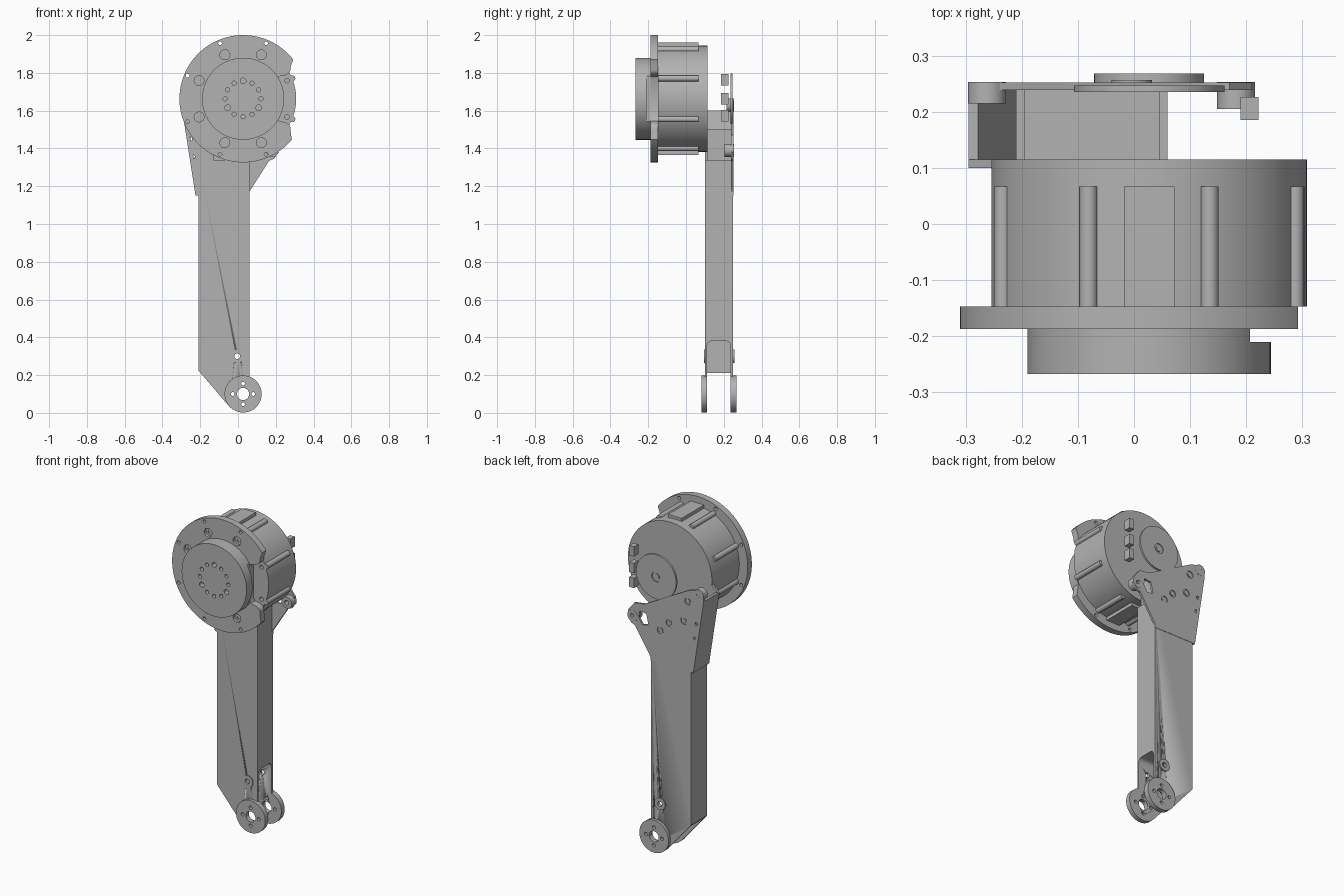
import bpy, bmesh
from math import sin, cos, pi, radians
from mathutils import Matrix, Vector

if "Cube" in bpy.data.objects:
    bpy.data.objects.remove(bpy.data.objects["Cube"])

grey = bpy.data.materials.new("machined_grey")
grey.use_nodes = True
grey.diffuse_color = (0.45, 0.45, 0.45, 1)
grey.node_tree.nodes["Principled BSDF"].inputs["Base Color"].default_value = grey.diffuse_color

CX, CZ = 0.027, 1.663          # motor axis
FZ = 0.1                       # foot axis height
EIGHTHS = [22.5 + 45 * k for k in range(8)]


def polar(radius, degrees, cx=CX, cz=CZ):
    a = radians(degrees)
    return cx + radius * cos(a), cz + radius * sin(a)


def prism(points, y0, y1, bm=None):
    """Extrude an outline in x and z along y."""
    bm = bm or bmesh.new()
    new = bmesh.new()
    face = new.faces.new([new.verts.new((x, y0, z)) for x, z in points])
    out = bmesh.ops.extrude_face_region(new, geom=[face])
    moved = [v for v in out["geom"] if isinstance(v, bmesh.types.BMVert)]
    bmesh.ops.translate(new, verts=moved, vec=(0, y1 - y0, 0))
    bmesh.ops.recalc_face_normals(new, faces=new.faces)
    temp = bpy.data.meshes.new("temp")
    new.to_mesh(temp)
    new.free()
    bm.from_mesh(temp)
    bpy.data.meshes.remove(temp)
    return bm


def disc(x, z, r, y0, y1, bm=None, n=96):
    return prism([polar(r, 360 * i / n, x, z) for i in range(n)], y0, y1, bm)


def box(x0, x1, y0, y1, z0, z1, bm=None):
    return prism([(x0, z0), (x1, z0), (x1, z1), (x0, z1)], y0, y1, bm)


def part(name, bm, cutter=None):
    """Turn a bmesh into an object, with an optional carved cutter."""
    def make(label, source):
        mesh = bpy.data.meshes.new(label)
        source.to_mesh(mesh)
        source.free()
        obj = bpy.data.objects.new(label, mesh)
        bpy.context.collection.objects.link(obj)
        return obj
    obj = make(name, bm)
    if cutter:
        tool = make(name + "_cutter", cutter)
        tool.hide_render = True
        mod = obj.modifiers.new("carve", "BOOLEAN")
        mod.operation, mod.solver, mod.object = "DIFFERENCE", "EXACT", tool
        bpy.context.view_layer.update()
        carved = bpy.data.meshes.new_from_object(
            obj.evaluated_get(bpy.context.evaluated_depsgraph_get()))
        obj.modifiers.clear()
        obj.data = carved
        bpy.data.objects.remove(tool)
    obj.data.materials.clear()
    obj.data.materials.append(grey)
    obj.data.shade_smooth()
    obj.data.set_sharp_from_angle(angle=radians(30))
    return obj


# Motor housing with ribs and flat pads
holes = bmesh.new()
for a in (22.5, -22.5):
    disc(*polar(0.252, a), 0.012, -0.2, -0.11, holes, 16)
part("motor_housing", disc(CX, CZ, 0.281, -0.147, 0.115), holes)
ribs = bmesh.new()
for a in EIGHTHS:
    disc(*polar(0.282, a), 0.016, -0.147, 0.067, ribs, 20)
part("housing_ribs", ribs)
pads = box(CX - 0.045, CX + 0.045, -0.147, 0.067, CZ + 0.2, CZ + 0.297)
box(CX - 0.045, CX + 0.045, -0.147, 0.067, CZ - 0.297, CZ - 0.2, pads)
part("housing_pads", pads)

# Front flange, open on one side, with counterbored screws
end = [(0.25, -0.165), (0.25, -0.15), (0.243, -0.137), (0.226, -0.125),
       (0.19, -0.118), (0.18, -0.1)]
rim = [polar(0.337, a) for a in range(38, 323, 3)]
rim += [(CX + x, CZ + z) for x, z in end]
rim += [(CX + x, CZ - z) for x, z in reversed(end)]
holes, screws = bmesh.new(), bmesh.new()
for a in EIGHTHS[1:-1]:
    disc(*polar(0.252, a), 0.026, -0.2, -0.17, holes, 32)
    disc(*polar(0.318, a), 0.01, -0.2, -0.1, holes, 16)
    disc(*polar(0.252, a), 0.019, -0.175, -0.158, screws, 24)
    sink = polar(0.252, a)
part("front_flange", prism(rim, -0.187, -0.147), holes)
sockets = bmesh.new()
for a in EIGHTHS[1:-1]:
    disc(*polar(0.252, a), 0.009, -0.185, -0.165, sockets, 6)
part("flange_screws", screws, sockets)

# Output cap with a ring of bolt holes and an undercut
holes = box(0.207, 0.3, -0.21, -0.18, CZ - 0.3, CZ + 0.3)
for k in range(12):
    r = 0.015 if k % 4 == 3 else 0.011
    disc(*polar(0.095, 30 * k), r, -0.29, -0.235, holes, 20)
part("output_cap", disc(CX, CZ, 0.217, -0.267, -0.185), holes)

# Rear housing with a connector bay and a recessed end
bay = box(0.2, 0.4, 0.177, 0.234, CZ - 0.15, CZ + 0.19)
box(0.231, 0.4, 0.234, 0.3, CZ - 0.3, CZ + 0.3, bay)
disc(CX, CZ, 0.142, 0.24, 0.3, bay)
part("rear_housing", disc(CX, CZ, 0.23, 0.11, 0.253), bay)
part("rear_hub", disc(CX, CZ, 0.134, 0.235, 0.247),
     disc(CX, CZ, 0.03, 0.241, 0.3, n=32))
part("rear_pin", disc(CX, CZ, 0.018, 0.235, 0.246, n=32))
plugs = bmesh.new()
for z in (-0.09, 0.0, 0.1):
    box(0.19, 0.222, 0.185, 0.226, CZ + z - 0.03, CZ + z + 0.03, plugs)
part("connectors", plugs)

# Leg beam with a forked, hollow lower end
leg = [(-0.21, 0.225), (-0.05, 0.038), (0.03, 0.03), (0.06, 0.1), (0.06, 1.34), (-0.21, 1.34)]
cuts = bmesh.new()
slot = [(-0.3, 0.111), (-0.3, 0.236)]
for cy, start in ((0.211, 0), (0.136, 90)):
    slot += [(0.355 + 0.025 * sin(radians(start + t)), cy + 0.025 * cos(radians(start + t)))
             for t in range(0, 91, 15)]
ends = [[cuts.verts.new((x, y, z)) for z, y in slot] for x in (-0.198, 0.3)]
cuts.faces.new(ends[0])
cuts.faces.new(ends[1])
for i in range(len(slot)):
    j = (i + 1) % len(slot)
    cuts.faces.new((ends[0][i], ends[0][j], ends[1][j], ends[1][i]))
bmesh.ops.recalc_face_normals(cuts, faces=cuts.faces)
fork = prism(leg, 0.1, 0.25)
beam = part("leg_beam", fork, cuts)


def foot_holes(y0, y1):
    bm = disc(CX, FZ, 0.032, y0, y1, n=40)
    for k in range(4):
        disc(*polar(0.054, 90 * k, CX, FZ), 0.01, y0, y1, bm, 16)
    return bm


holes = foot_holes(0, 0.4)
disc(-0.004, 0.3, 0.015, 0, 0.4, holes, 24)
mod = beam.modifiers.new("bores", "BOOLEAN")
tool = part("bore_cutter", holes)
tool.hide_render = True
tool.hide_viewport = True
mod.object, mod.solver = tool, "EXACT"

# Foot discs and pivot bosses
for side, y0, y1 in (("front", 0.082, 0.111), ("rear", 0.236, 0.268)):
    part(side + "_foot_disc", disc(CX, FZ, 0.098, y0, y1), foot_holes(0, 0.4))
for side, y0, y1 in (("front", 0.094, 0.102), ("rear", 0.248, 0.257)):
    part(side + "_pivot_boss", disc(-0.004, 0.3, 0.036, y0, y1, n=40),
         disc(-0.004, 0.3, 0.015, 0, 0.4, n=24))

# Upper bracket joining leg and motor
part("leg_neck", box(-0.195, 0.045, 0.112, 0.24, 1.3, 1.5))
back = [(-0.225, 1.15), (-0.295, 1.6), (-0.288, 1.645), (-0.255, 1.66), (-0.19, 1.64),
        (0.1, 1.48), (0.17, 1.47), (0.21, 1.42), (0.216, 1.38), (0.19, 1.345),
        (0.165, 1.335), (0.06, 1.17), (0.06, 1.15)]
bolts = [(-0.19, 1.575), (-0.163, 1.45), (-0.065, 1.41), (-0.006, 1.35)]
holes = bmesh.new()
for x, z in bolts:
    disc(x, z, 0.022, 0.246, 0.3, holes, 24)
for x, z in ((-0.245, 1.45), (-0.235, 1.36), (0.185, 1.39)):
    disc(x, z, 0.01, 0.2, 0.3, holes, 16)
prism([(0.075, 1.36), (0.115, 1.35), (0.14, 1.39), (0.135, 1.43), (0.09, 1.425)],
      0.2, 0.3, holes)
part("rear_bracket", prism(back, 0.239, 0.252), holes)
heads = bmesh.new()
for x, z in bolts:
    disc(x, z, 0.013, 0.243, 0.25, heads, 6)
part("bracket_bolts", heads)
holes = bmesh.new()
for x, z in ((-0.252, 1.45), (-0.237, 1.355)):
    disc(x, z, 0.01, 0, 0.2, holes, 16)
part("front_bracket", prism([(-0.225, 1.15), (-0.295, 1.6), (-0.25, 1.64),
                             (-0.13, 1.5), (-0.13, 1.15)], 0.1, 0.115), holes)
part("bracket_side", prism([(-0.225, 1.15), (-0.295, 1.6), (-0.278, 1.6),
                            (-0.2, 1.15)], 0.1, 0.252))
for side, x, z, y0 in (("right", -0.262, 1.63, 0.215), ("left", 0.182, 1.39, 0.205)):
    part(side + "_lug", disc(x, z, 0.034, y0, 0.253, n=40),
         disc(x, z, 0.014, 0, 0.4, n=20))
